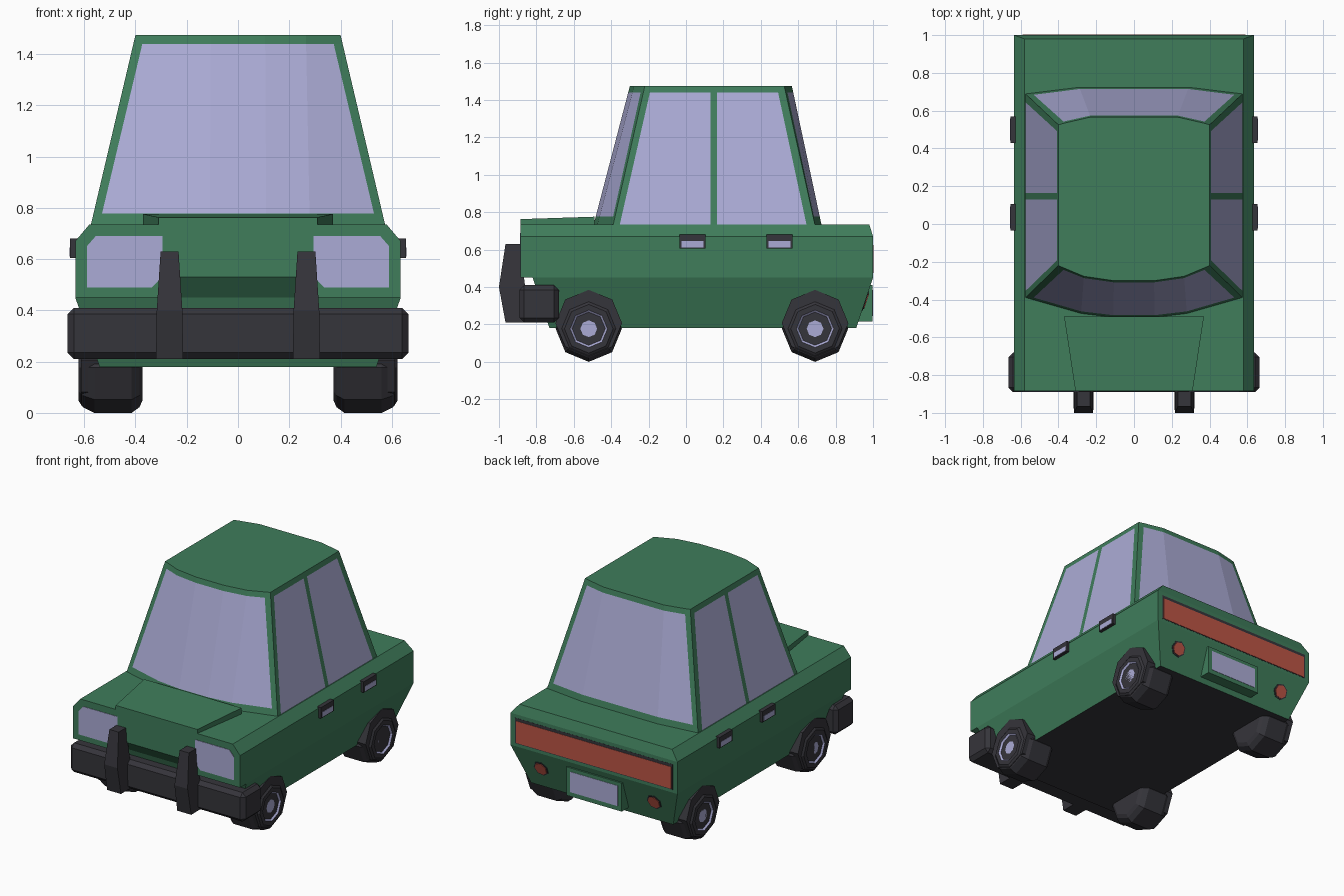
import bpy, bmesh, math
from mathutils import Vector

if "Cube" in bpy.data.objects:
    bpy.data.objects.remove(bpy.data.objects["Cube"])


def colour(name, r, g, b):
    m = bpy.data.materials.new(name)
    m.diffuse_color = (r, g, b, 1)
    m.use_nodes = True
    m.node_tree.nodes["Principled BSDF"].inputs["Base Color"].default_value = m.diffuse_color
    return m


GREEN = colour("green paint", 0.05, 0.205, 0.105)
GLASS = colour("lilac glass", 0.41, 0.41, 0.67)
BLACK = colour("black rubber", 0.036, 0.035, 0.043)
RED = colour("red lamp", 0.5, 0.09, 0.06)


def loft(name, rings, mats, rule=None, caps=True):
    """Skin a stack of closed rings; rule(row, column) picks the material slot."""
    bm = bmesh.new()
    vs = [[bm.verts.new(p) for p in ring] for ring in rings]
    n = len(rings[0])
    for i in range(len(rings) - 1):
        for j in range(n):
            k = (j + 1) % n
            f = bm.faces.new((vs[i][j], vs[i][k], vs[i + 1][k], vs[i + 1][j]))
            f.material_index = rule(i, j) if rule else 0
    if caps:
        bm.faces.new(vs[0][::-1]).material_index = rule(-1, 0) if rule else 0
        bm.faces.new(vs[-1]).material_index = rule(len(rings) - 1, 0) if rule else 0
    bmesh.ops.recalc_face_normals(bm, faces=bm.faces)
    me = bpy.data.meshes.new(name)
    bm.to_mesh(me)
    bm.free()
    for m in mats:
        me.materials.append(m)
    ob = bpy.data.objects.new(name, me)
    bpy.context.collection.objects.link(ob)
    return ob


def rect(z, x0, x1, y0, y1):
    return [(x0, y0, z), (x1, y0, z), (x1, y1, z), (x0, y1, z)]


def box(name, x0, x1, y0, y1, z0, z1, mat, bevel=0):
    ob = loft(name, [rect(z0, x0, x1, y0, y1), rect(z1, x0, x1, y0, y1)], [mat])
    if bevel:
        m = ob.modifiers.new("bevel", "BEVEL")
        m.width, m.segments = bevel, 1
    return ob


def lathe(name, profile, x_sign, cy, cz, sides, mats, rule=None):
    """Turn an (x, radius) profile around an axis along x."""
    rings = [[(x_sign * x, cy + r * math.sin(2 * math.pi * k / sides),
               cz - r * math.cos(2 * math.pi * k / sides)) for k in range(sides)]
             for x, r in profile]
    return loft(name, rings, mats, rule)


# Body shell: rows of z, half width, front y, back y; black underside
levels = [(0.18, 0.54, -0.73, 0.91), (0.45, 0.635, -0.82, 1.0), (0.53, 0.635, -0.885, 1.0),
          (0.67, 0.635, -0.885, 1.0), (0.735, 0.58, -0.885, 0.98)]
loft("body", [rect(z, -x, x, a, b) for z, x, a, b in levels], [GREEN, BLACK],
     lambda i, j: 1 if i == -1 else 0)

# Raised hood panel
loft("hood", [[(-0.31, -0.885, 0.72), (0.31, -0.885, 0.72), (0.37, -0.49, 0.72), (-0.37, -0.49, 0.72)],
              [(-0.31, -0.885, 0.763), (0.31, -0.885, 0.763), (0.37, -0.49, 0.776),
               (-0.37, -0.49, 0.776)]], [GREEN])

# Cabin: (bottom x, bottom y, top x, top y, glass to the next point)
half = [(0.11, -0.495, 0.106, -0.30, 1), (0.28, -0.475, 0.265, -0.277, 1),
        (0.542, -0.400, 0.365, -0.235, 0), (0.575, -0.39, 0.40, -0.22, 0),
        (0.575, -0.355, 0.40, -0.185, 2), (0.575, 0.13, 0.40, 0.13, 0),
        (0.575, 0.165, 0.40, 0.165, 2), (0.575, 0.645, 0.40, 0.485, 0),
        (0.575, 0.69, 0.40, 0.525, 0), (0.542, 0.694, 0.365, 0.535, 1),
        (0.29, 0.725, 0.23, 0.566, 1)]
flags = [h[4] for h in half]
outline = half + [(-a, b, -c, d, 0) for a, b, c, d, _ in reversed(half)]
kind = flags + flags[-2::-1] + [1]
Z0, Z1 = 0.73, 1.475


def cabin_ring(z):
    t = (z - Z0) / (Z1 - Z0)
    return [(a + (c - a) * t, b + (d - b) * t, z) for a, b, c, d, _ in outline]


loft("cabin", [cabin_ring(z) for z in (Z0, 0.777, 1.44, Z1)], [GREEN, GLASS],
     lambda i, j: int((i == 1 and kind[j] > 0) or (i == 0 and kind[j] == 2)))

# Front bumper
box("front_bumper", -0.665, 0.665, -0.89, -0.68, 0.21, 0.41, BLACK, 0.025)

# Rear lamp strip and number plate
box("rear_lamp_recess", -0.6, 0.6, 0.99, 1.001, 0.47, 0.645, BLACK)
box("rear_lamp_strip", -0.59, 0.59, 0.995, 1.003, 0.475, 0.625, RED)
box("plate_frame", -0.21, 0.21, 0.90, 0.998, 0.215, 0.41, GREEN)
box("plate", -0.18, 0.18, 0.993, 1.0, 0.245, 0.385, GLASS)

slope = Vector((0, 0.27, -0.09)).normalized()      # outward direction of the rear valance
up = Vector((0, 0.09, 0.27)).normalized()
for s, side in ((-1, "left"), (1, "right")):
    # Headlight housing and lens
    box(f"{side}_headlight_housing", *sorted((s * 0.30, s * 0.635)), -0.885, -0.79, 0.45, 0.55, GREEN)
    lens = [(0.295, 0.69), (0.555, 0.69), (0.59, 0.65), (0.59, 0.49), (0.335, 0.49), (0.295, 0.53)]
    loft(f"{side}_headlight", [[(s * x, y, z) for x, z in lens] for y in (-0.882, -0.888)], [GLASS])

    # Bumper overrider: z, half width, front y, back y
    loft(f"{side}_overrider",
         [rect(z, s * 0.267 - w, s * 0.267 + w, a, b) for z, w, a, b in
          ((0.21, 0.053, -0.965, -0.86), (0.40, 0.05, -1.0, -0.86), (0.63, 0.035, -0.965, -0.887))],
         [BLACK])

    # Round rear lamps on the sloping valance
    base = Vector((s * 0.43, 0.958, 0.325))
    for part, r, d, mat in (("rim", 0.055, 0.004, BLACK), ("lamp", 0.045, 0.008, RED)):
        loft(f"{side}_rear_{part}",
             [[base + slope * h + Vector((r * math.cos(k * math.pi / 3.5), 0, 0))
               + up * (r * math.sin(k * math.pi / 3.5)) for k in range(7)] for h in (-0.01, d)], [mat])

    # Door handles
    for y, door in ((-0.035, "front"), (0.43, "rear")):
        box(f"{side}_{door}_handle", *sorted((s * 0.62, s * 0.655)), y, y + 0.14, 0.605, 0.68, BLACK)
        box(f"{side}_{door}_handle_plate", *sorted((s * 0.65, s * 0.657)), y + 0.012, y + 0.128,
            0.611, 0.645, GLASS)

    # Wheels with rims, and dark arches above them
    for y, end in ((-0.52, "front"), (0.69, "rear")):
        tyre = [(0.373, 0.13), (0.385, 0.155), (0.415, 0.177), (0.56, 0.177), (0.605, 0.155),
                (0.622, 0.13), (0.622, 0.10), (0.60, 0.075), (0.60, 0.055), (0.612, 0.045)]
        lathe(f"{side}_{end}_wheel", tyre, s, y, 0.177, 8, [BLACK, GLASS],
              lambda i, j: int(i >= 6))
        lathe(f"{side}_{end}_arch", [(0.45, 0.178), (0.612, 0.178)], s, y, 0.207, 8, [BLACK])
